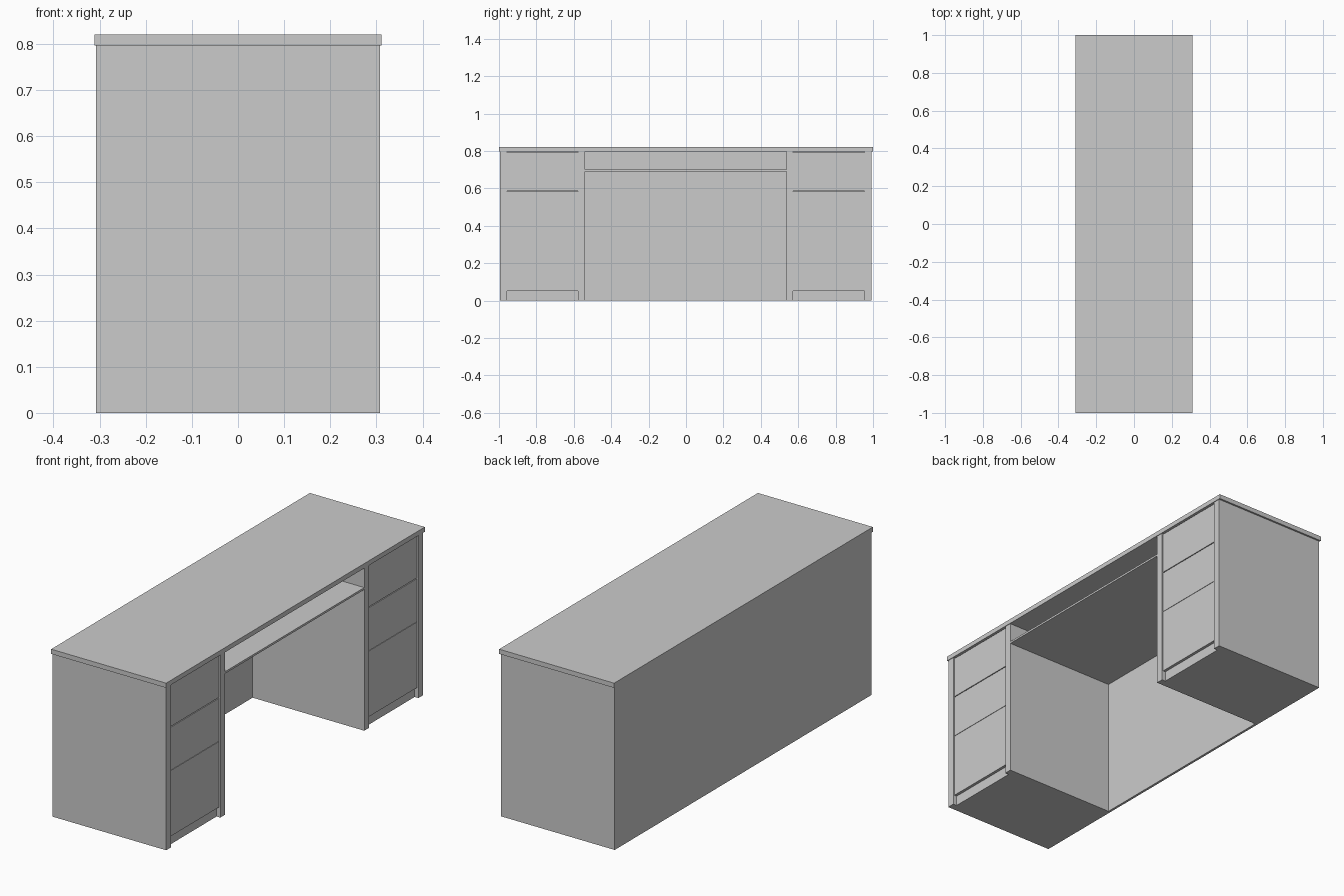
import bpy

if "Cube" in bpy.data.objects:
    bpy.data.objects.remove(bpy.data.objects["Cube"])


def box(name, x, y, z):
    """Box from (min, max) ranges on each axis."""
    bpy.ops.mesh.primitive_cube_add(
        size=1, location=[(a + b) / 2 for a, b in (x, y, z)])
    ob = bpy.context.object
    ob.name = name
    ob.scale = [b - a for a, b in (x, y, z)]
    bpy.ops.object.transform_apply(location=False, rotation=False, scale=True)
    return ob


BACK, FRONT = -0.308, 0.308      # depth of the body along x
INNER = BACK + 0.012             # inside face of the back panel
UNDER_TOP = 0.797
SIDE = 0.037                     # pedestal side thickness

# Desktop and full-width back panel
box("desktop", (-0.311, 0.311), (-1, 1), (UNDER_TOP, 0.82))
box("back_panel", (BACK, INNER), (-0.995, 0.991), (0, UNDER_TOP))

# Shelf across the knee space
box("keyboard_shelf", (INNER, FRONT), (-0.54, 0.536), (0.69, 0.70))

# Two drawer pedestals
drawers = [("top", 0.587, 0.793), ("middle", 0.373, 0.583), ("bottom", 0.05, 0.371)]
for label, y0, y1 in (("left", -0.995, -0.54), ("right", 0.536, 0.991)):
    a, b = y0 + SIDE, y1 - SIDE
    box(label + "_pedestal_side_a", (INNER, FRONT), (y0, a), (0, UNDER_TOP))
    box(label + "_pedestal_side_b", (INNER, FRONT), (b, y1), (0, UNDER_TOP))
    box(label + "_plinth", (INNER, FRONT - 0.02), (a, b), (0, 0.05))
    for part, z0, z1 in drawers:
        box(f"{label}_{part}_drawer", (INNER, FRONT - 0.006), (a, b), (z0, z1))
